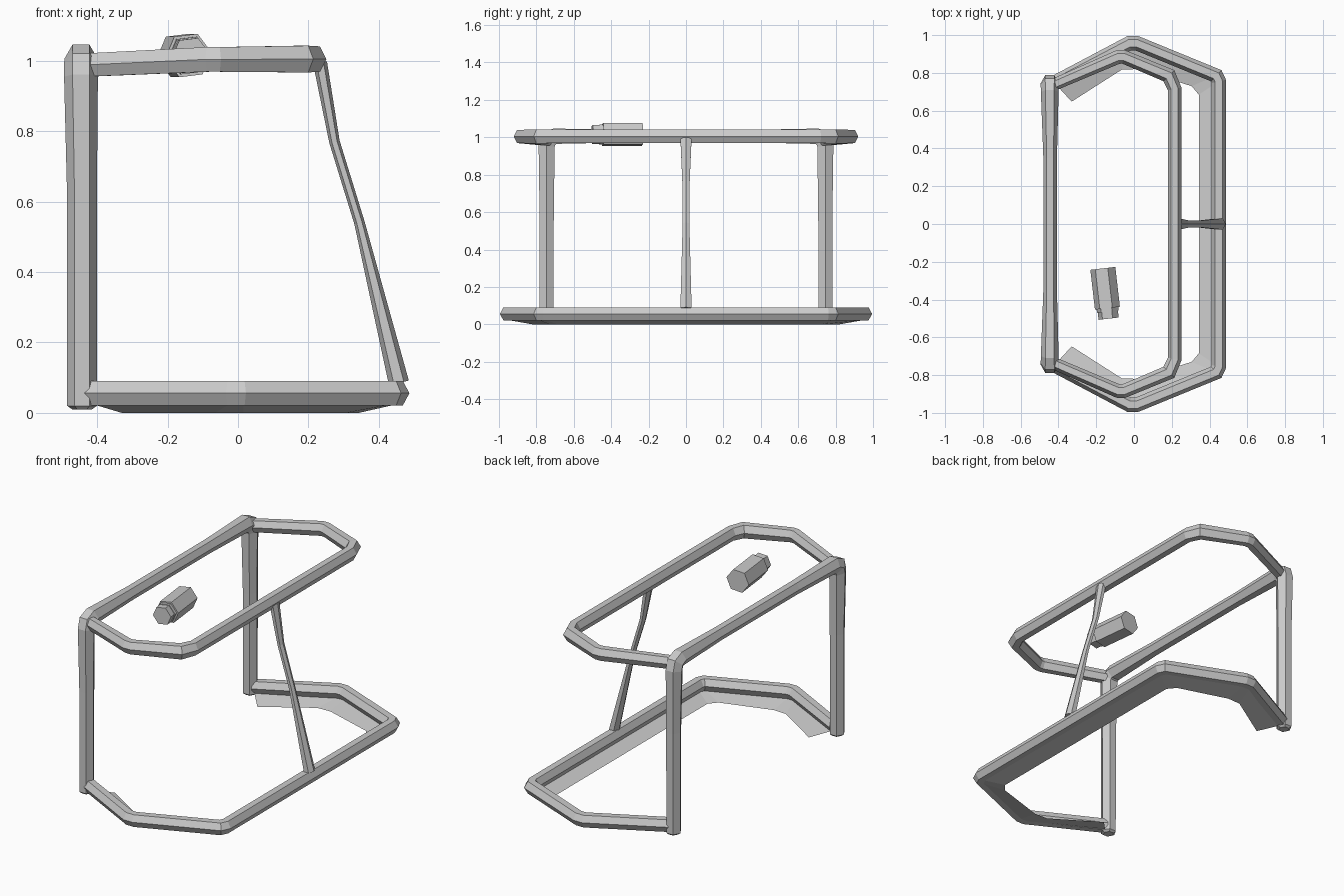
import bpy, bmesh, math
from mathutils import Vector, Matrix

if "Cube" in bpy.data.objects:
    bpy.data.objects.remove(bpy.data.objects["Cube"])


def make_object(name, bm):
    bmesh.ops.recalc_face_normals(bm, faces=bm.faces[:])
    mesh = bpy.data.meshes.new(name)
    bm.to_mesh(mesh)
    bm.free()
    ob = bpy.data.objects.new(name, mesh)
    bpy.context.collection.objects.link(ob)
    return ob


def tube(name, path, normal, ridge_on_normal=False):
    """Six-sided mitred tube; path items are (point, lateral half, normal half)."""
    bm = bmesh.new()
    n = Vector(normal)
    pts = [Vector(p[0]) for p in path]
    flat = [(1, 0), (.5, 1), (-.5, 1), (-1, 0), (-.5, -1), (.5, -1)]
    ridge = [(1, .5), (1, -.5), (0, -1), (-1, -.5), (-1, .5), (0, 1)]
    rings = []
    for i, (_, a, b) in enumerate(path):
        t0 = (pts[i] - pts[max(i - 1, 0)]).normalized()
        t1 = (pts[min(i + 1, len(pts) - 1)] - pts[i]).normalized()
        t0, t1 = (t0 if i else t1), (t1 if i < len(pts) - 1 else t0)
        side = (t0 + t1).normalized().cross(n).normalized()
        mitre = 1 / max(.5, (t0 + t1).length / 2)
        rings.append([bm.verts.new(pts[i] + side * (u * a * mitre) + n * (v * b))
                      for u, v in (ridge if ridge_on_normal else flat)])
    for r, s in zip(rings, rings[1:]):
        for k in range(6):
            j = (k + 1) % 6
            bm.faces.new((r[k], r[j], s[j], s[k]))
    bm.faces.new(rings[0])
    bm.faces.new(rings[-1])
    return make_object(name, bm)


def mirrored(half):
    """Complete a half path with its reflection across y = 0."""
    return half + [((p[0], -p[1], p[2]), a, b) for p, a, b in reversed(half)]


# Front arch: two posts and crossbar
X = -.446
tube("front_arch", mirrored([
    ((X + .003, -.745, .01), .026, .028),
    ((X + .003, -.745, .02), .037, .042),
    ((X + .003, -.745, .6), .038, .042),
    ((X, -.745, .955), .043, .048),
    ((X, -.735, .99), .043, .048),
    ((X, -.70, 1.006), .041, .047),
    ((X + .002, -.35, 1.006), .034, .036)]), (1, 0, 0), True)

# Upper rear loop
tube("upper_loop", mirrored([
    ((-.43, -.735, .988), .032, .033),
    ((-.085, -.884, 1.004), .036, .035),
    ((-.055, -.885, 1.004), .036, .035),
    ((.185, -.785, 1.005), .038, .038),
    ((.215, -.715, 1.005), .036, .036)]), (0, 0, 1))

# Ground loop
base = mirrored([
    ((-.43, -.745, .056), .036, .035),
    ((-.025, -.957, .056), .038, .035),
    ((.015, -.957, .056), .038, .035),
    ((.435, -.785, .056), .038, .035),
    ((.449, -.755, .056), .038, .035)])
tube("ground_loop", base, (0, 0, 1))

# Thin flared skirt inside the ground loop
bm = bmesh.new()
inner = [(-.33, -.648), (-.065, -.817), (.015, -.82), (.305, -.73), (.343, -.685)]
inner += [(x, -y) for x, y in reversed(inner)]
outer = [(p[0][0], p[0][1]) for p in base]
outer[0], outer[-1] = (-.41, -.735), (-.41, .735)
lo = [bm.verts.new((x, y, 0)) for x, y in inner]
hi = [bm.verts.new((x, y, .024)) for x, y in outer]
for i in range(len(lo) - 1):
    bm.faces.new((lo[i], lo[i + 1], hi[i + 1], hi[i]))
make_object("ground_skirt", bm)

# Rear brace, slightly bowed and slimmer in the middle
tube("rear_brace", [
    ((.233, 0, .995), .020, .030),
    ((.274, 0, .77), .015, .020),
    ((.345, 0, .54), .015, .018),
    ((.457, 0, .085), .029, .030)], (0, 1, 0))

# Loose stepped hexagonal canister
bm = bmesh.new()
axis = Vector((.03, -.26, 0)).normalized()
side = axis.cross(Vector((0, 0, 1)))
start = Vector((-.165, -.235, 1.015))
rings = []
for d, r in [(0, .067), (.212, .067), (.212, .058), (.23, .058), (.23, .054), (.268, .054)]:
    ring = []
    for k in range(6):
        a = math.radians(60 * k + 7)
        ring.append(bm.verts.new(start + axis * d
                                 + side * (r * math.cos(a)) * -1
                                 + Vector((0, 0, r * math.sin(a)))))
    rings.append(ring)
for r, s in zip(rings, rings[1:]):
    for k in range(6):
        j = (k + 1) % 6
        bm.faces.new((r[k], r[j], s[j], s[k]))
bm.faces.new(rings[0])
bm.faces.new(rings[-1])
make_object("canister", bm)
